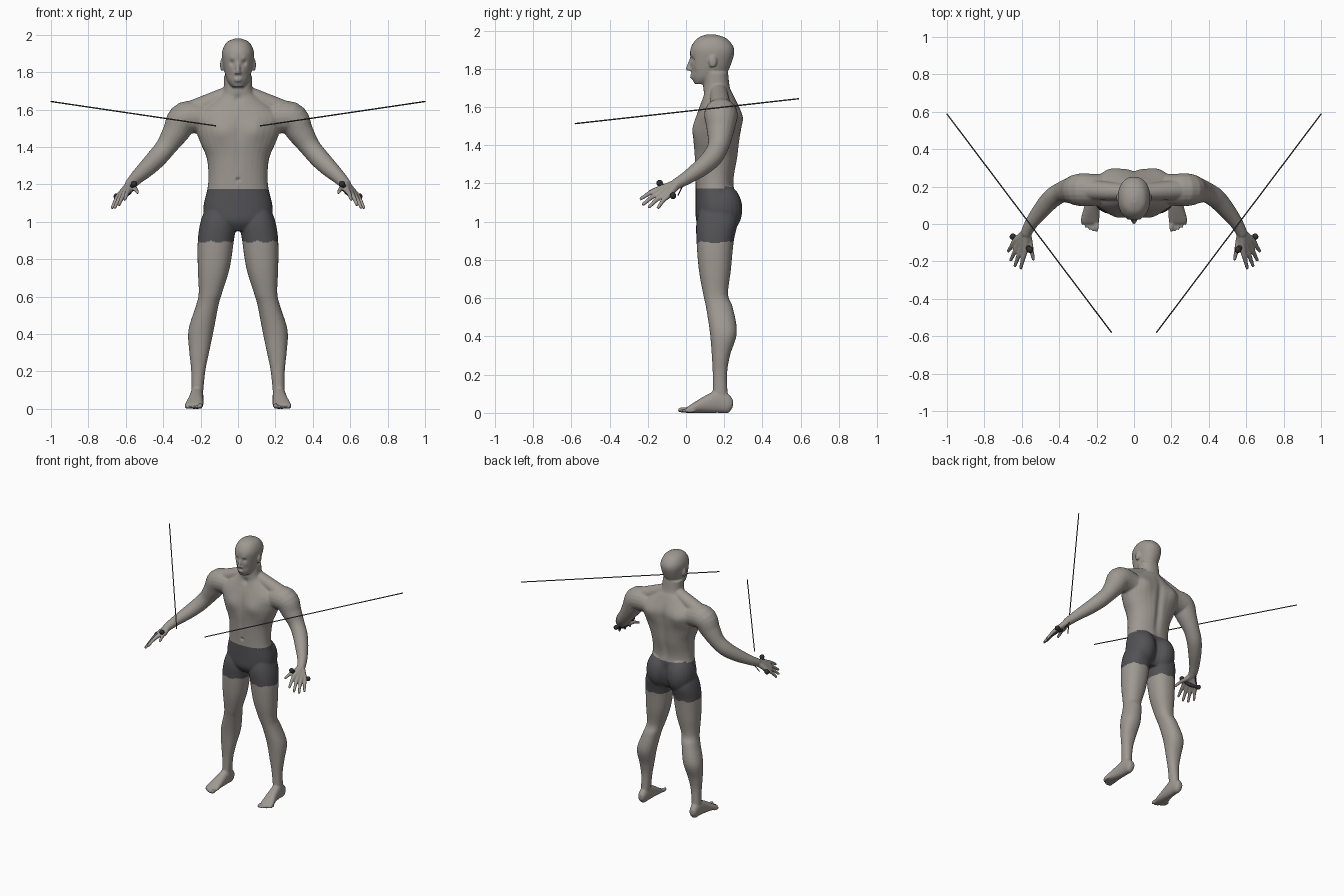
import bpy
import bmesh
from math import cos, sin, pi, exp
from mathutils import Vector, Matrix

cube = bpy.data.objects.get("Cube")
if cube:
    bpy.data.objects.remove(cube, do_unlink=True)


def material(name, colour, roughness=.6):
    mat = bpy.data.materials.new(name)
    mat.use_nodes = True
    mat.diffuse_color = (*colour, 1)
    node = mat.node_tree.nodes["Principled BSDF"]
    node.inputs["Base Color"].default_value = (*colour, 1)
    node.inputs["Roughness"].default_value = roughness
    return mat


skin_mat = material("warm grey skin", (.345, .315, .285))
shorts_mat = material("charcoal cloth", (.085, .083, .09))
rod_mat = material("grey rod", (.08, .08, .08))
grip_mat = material("black grip", (.03, .03, .033))


def smooth_path(rows, steps=5):
    """Catmull-Rom interpolation of rows of any width."""
    rows = [Vector(r) for r in rows]
    result = []
    for i in range(len(rows) - 1):
        a, b, c, d = (rows[max(i - 1, 0)], rows[i], rows[i + 1],
                      rows[min(i + 2, len(rows) - 1)])
        for k in range(steps):
            t = k / steps
            result.append(b + (c - a) * (t / 2) + (2 * a - 5 * b + 4 * c - d) * (t * t / 2)
                          + (3 * b - a - 3 * c + d) * (t ** 3 / 2))
    return result + [rows[-1]]


def bridge(bm, rings):
    """Close a stack of rings into a solid."""
    loops = [[bm.verts.new(p) for p in ring] for ring in rings]
    n = len(loops[0])
    for low, high in zip(loops, loops[1:]):
        for i in range(n):
            j = (i + 1) % n
            bm.faces.new((low[i], low[j], high[j], high[i]))
    bm.faces.new(loops[0][::-1])
    bm.faces.new(loops[-1])


def rounded(t, power):
    return abs(t) ** power * (1 if t > 0 else -1)


def loft(bm, rows, axis="z", side=1, power=.9, sides=32):
    """Rows are (position, x min, x max, other min, other max)."""
    rings = []
    for pos, x0, x1, v0, v1 in smooth_path(rows):
        ring = []
        for i in range(sides):
            a = 2 * pi * i / sides
            x = side * ((x0 + x1) / 2 + (x1 - x0) / 2 * rounded(cos(a), power))
            v = (v0 + v1) / 2 + (v1 - v0) / 2 * rounded(sin(a), power)
            ring.append((x, v, pos) if axis == "z" else (x, pos, v))
        rings.append(ring)
    bridge(bm, rings)


def centred_loft(bm, rows):
    """Rows are (height, half width, front, back)."""
    loft(bm, [(z, -half, half, front, back) for z, half, front, back in rows])


def ball(bm, centre, radii, side=1):
    place = Matrix.Translation((side * centre[0], *centre[1:]))
    bmesh.ops.create_uvsphere(bm, u_segments=24, v_segments=16, radius=1,
                              matrix=place @ Matrix.Diagonal((*radii, 1)))


def tube(bm, rows, side=1, sides=20):
    """Round-ended tube; rows are (x, y, z, radius)."""
    rows = smooth_path([(side * x, y, z, r) for x, y, z, r in rows])
    points = [r.to_3d() for r in rows]
    rings = []
    for i, row in enumerate(rows):
        aim = points[min(i + 1, len(points) - 1)] - points[max(i - 1, 0)]
        turn = aim.to_track_quat("Z", "Y")
        rings.append([points[i] + turn @ Vector((cos(a), sin(a), 0)) * row[3]
                      for a in (2 * pi * k / sides for k in range(sides))])
    bridge(bm, rings)
    ball(bm, points[-1], [rows[-1][3]] * 3)


def finger(bm, knuckle, tip, side):
    middle = knuckle.lerp(tip, .5) + Vector((0, 0, .006))
    tube(bm, [(*wrist, .024), (*knuckle, .0165), (*middle, .0125), (*tip, .0095)], side)


def finish(bm, name, mats):
    bmesh.ops.recalc_face_normals(bm, faces=bm.faces)
    mesh = bpy.data.meshes.new(name)
    bm.to_mesh(mesh)
    bm.free()
    obj = bpy.data.objects.new(name, mesh)
    bpy.context.scene.collection.objects.link(obj)
    for mat in mats:
        mesh.materials.append(mat)
    mesh.shade_smooth()
    return obj


body = bmesh.new()

# Torso and neck
centred_loft(body, [
    (.95, .09, .09, .22), (1, .17, .055, .26), (1.08, .185, .05, .275), (1.2, .16, .05, .25),
    (1.33, .165, .045, .27), (1.42, .2, .04, .28), (1.5, .23, .045, .29), (1.57, .24, .06, .29),
    (1.66, .12, .09, .25), (1.7, .08, .09, .23), (1.78, .075, .09, .22)])

# Head, nose and lips
centred_loft(body, [
    (1.72, .03, .045, .11), (1.76, .06, .03, .2), (1.85, .082, .023, .245),
    (1.91, .085, .025, .25), (1.96, .06, .06, .21), (1.98, .015, .11, .15)])
tube(body, [(0, .03, 1.86, .008), (0, .011, 1.8, .012)])
for z in (1.754, 1.764):
    ball(body, (0, .031, z), (.02, .01, .006))

# Limbs
leg = [(1.08, .04, .17, .08, .25), (1, .01, .2, .055, .27), (.9, .022, .215, .055, .25),
       (.75, .045, .215, .067, .235), (.62, .085, .21, .09, .22), (.55, .105, .225, .105, .245),
       (.42, .13, .265, .125, .266), (.3, .155, .26, .135, .23), (.2, .175, .25, .14, .215),
       (.05, .19, .25, .14, .22)]
foot = [(.245, .2, .24, .03, .07), (.22, .19, .25, 0, .1), (.17, .185, .255, 0, .12),
        (.1, .185, .265, 0, .09), (.02, .185, .285, 0, .04), (0, .19, .275, 0, .025)]
arm = [(.16, .18, 1.55, .08), (.28, .183, 1.555, .088), (.335, .18, 1.475, .071),
       (.385, .17, 1.4, .056), (.435, .14, 1.34, .053), (.487, .085, 1.287, .047),
       (.545, .01, 1.233, .036), (.575, -.045, 1.2, .03)]
wrist = arm[-1][:3]
knuckles = Vector((.583, -.14, 1.17)), Vector((.635, -.09, 1.14))
tips = Vector((.605, -.235, 1.12)), Vector((.672, -.145, 1.075))
for side in (1, -1):
    loft(body, leg, side=side)
    loft(body, foot, axis="y", side=side)
    tube(body, arm, side)
    # Slope from neck to shoulder
    tube(body, [(.04, .17, 1.685, .045), (.25, .183, 1.592, .055)], side)
    for i in range(5):
        size = .01 if i else .015
        ball(body, (.2 + .019 * i, -.014 + .0022 * i * i, size), (size * .75, .031, size), side)
    for i in range(4):
        spread = Vector((.01, -.02, -.015)) * sin(pi * i / 3)
        finger(body, knuckles[0].lerp(knuckles[1], i / 3),
               tips[0].lerp(tips[1], i / 3) + spread, side)
    finger(body, Vector((.558, -.095, 1.18)), Vector((.538, -.188, 1.157)), side)
    # Buttock, nostril and ear
    ball(body, (.085, .18, 1.065), (.1, .115, .14), side)
    ball(body, (.011, .024, 1.795), (.008, .011, .008), side)
    ball(body, (.086, .14, 1.838), (.01, .021, .034), side)

# Fuse the parts into one soft skin
figure = finish(body, "body", [skin_mat, shorts_mat])
remesh = figure.modifiers.new("fuse", "REMESH")
remesh.mode = "VOXEL"
remesh.voxel_size = .0055
soften = figure.modifiers.new("soften", "SMOOTH")
soften.factor = .5
soften.iterations = 6
graph = bpy.context.evaluated_depsgraph_get()
fused = bpy.data.meshes.new_from_object(figure.evaluated_get(graph))
figure.modifiers.clear()
figure.data = fused
fused.materials.clear()
for mat in (skin_mat, shorts_mat):
    fused.materials.append(mat)

# Eye sockets, brows, cheeks, navel, chest, throat and shoulder blades: centre, radius, push
dents = [((.033, .03, 1.85), .014, .01), ((.032, .03, 1.875), .013, -.004),
         ((.05, .035, 1.785), .02, .005), ((0, .05, 1.225), .009, .012),
         ((.09, .06, 1.485), .06, -.016), ((0, .09, 1.655), .02, .01),
         ((.125, .27, 1.53), .06, .016)]
for v in fused.vertices:
    here = Vector((abs(v.co.x), v.co.y, v.co.z))
    x, y, z = here
    for centre, radius, push in dents:
        v.co.y += push * exp(-((here - Vector(centre)).length / radius) ** 2)
    if y > .18:       # spine furrow and cleft, fading at both ends
        depth = .013 * exp(-((z - 1.4) / .2) ** 4) + .022 * exp(-((z - 1.05) / .09) ** 4)
        v.co.y -= depth * exp(-(x / .025) ** 2)
    elif y < .1:      # front midline
        v.co.y += .005 * exp(-((z - 1.42) / .15) ** 4 - (x / .016) ** 2)

# Shorts, with slightly wavy hems
for face in fused.polygons:
    c = face.center
    top = 1.176 - .008 * (c.y > .2) * cos(c.x * 20)
    hem = .892 + .005 * sin(c.x * 75)
    face.material_index = int(abs(c.x) < .32 and hem < c.z < top)
fused.shade_smooth()

# Long thin rods and hand grips
for side, label in ((1, "left"), (-1, "right")):
    rod = bmesh.new()
    tube(rod, [(.12, -.58, 1.513, .0035), (1, .588, 1.643, .0035)], side)
    finish(rod, label + "_rod", [rod_mat])

    grip = bmesh.new()
    inner, outer = (.556, -.138, 1.202), (.648, -.068, 1.135)
    tube(grip, [(*inner, .013), (.59, -.1, 1.154, .015), (*outer, .013)], side)
    for end in (inner, outer):
        ball(grip, end, [.017] * 3, side)
    tube(grip, [(.603, -.042, 1.137, .003), (.555, 0, 1.222, .003)], side)
    finish(grip, label + "_hand_grip", [grip_mat])
